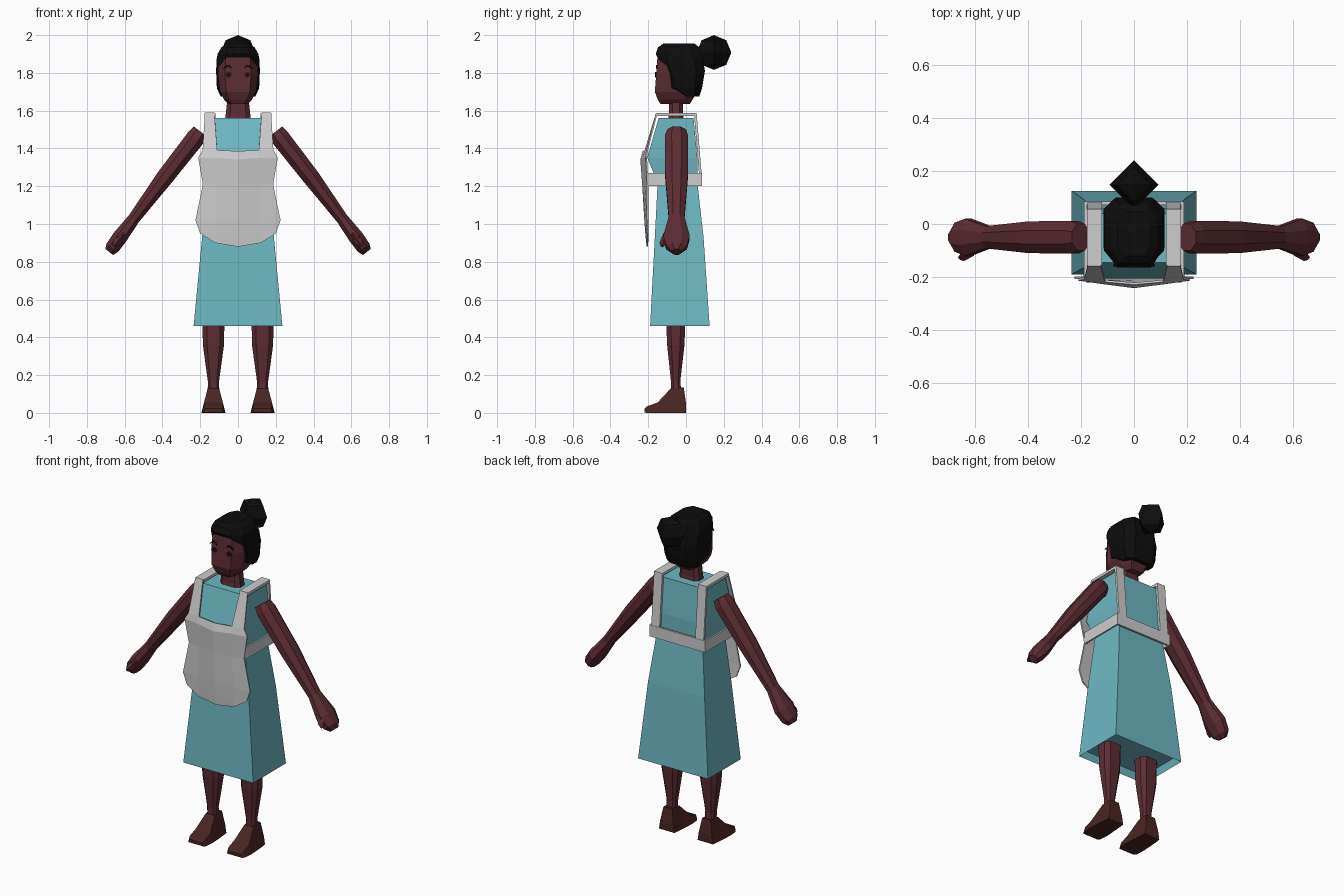
import bpy, bmesh, math
from mathutils import Vector

if "Cube" in bpy.data.objects:
    bpy.data.objects.remove(bpy.data.objects["Cube"])


def material(name, rgb):
    m = bpy.data.materials.new(name)
    m.diffuse_color = (*rgb, 1)
    m.use_nodes = True
    m.node_tree.nodes["Principled BSDF"].inputs["Base Color"].default_value = m.diffuse_color
    return m


SKIN = material("brown_skin", (0.107, 0.026, 0.033))
HAIR = material("black_hair", (0.004, 0.004, 0.004))
TEAL = material("teal_cloth", (0.155, 0.48, 0.54))
WHITE = material("pale_grey_cloth", (0.61, 0.61, 0.61))
SHOE = material("dark_brown_shoe", (0.065, 0.019, 0.017))
EYE = material("dark_eye", (0.03, 0.009, 0.009))


def finish(name, bm, mat):
    bmesh.ops.recalc_face_normals(bm, faces=bm.faces)
    me = bpy.data.meshes.new(name)
    bm.to_mesh(me)
    bm.free()
    me.materials.append(mat)
    ob = bpy.data.objects.new(name, me)
    bpy.context.collection.objects.link(ob)
    return ob


def loft(name, rings, mat, inset_bottom=False):
    """Skin a list of point rings and cap both ends."""
    bm = bmesh.new()
    vs = [[bm.verts.new(p) for p in r] for r in rings]
    n = len(rings[0])
    for a, b in zip(vs, vs[1:]):
        for i in range(n):
            bm.faces.new((a[i], a[(i + 1) % n], b[(i + 1) % n], b[i]))
    bottom = bm.faces.new(vs[0])
    bm.faces.new(vs[-1])
    if inset_bottom:
        bmesh.ops.recalc_face_normals(bm, faces=bm.faces)
        bmesh.ops.inset_region(bm, faces=[bottom], thickness=0.02)
        for v in bottom.verts:
            v.co.z += 0.04
    return finish(name, bm, mat)


def rect(z, hw, yf, yb, cx=0):
    return [(cx - hw, yf, z), (cx + hw, yf, z), (cx + hw, yb, z), (cx - hw, yb, z)]


def octo(z, hw, yf, yb, cx=0, k=0.65, c=0.25):
    """Rectangle with chamfered corners."""
    d = (yb - yf) * c
    return [(cx - hw * k, yf, z), (cx + hw * k, yf, z), (cx + hw, yf + d, z),
            (cx + hw, yb - d, z), (cx + hw * k, yb, z), (cx - hw * k, yb, z),
            (cx - hw, yb - d, z), (cx - hw, yf + d, z)]


def box(name, x0, x1, y0, y1, z0, z1, mat):
    return loft(name, [rect(z, (x1 - x0) / 2, y0, y1, (x0 + x1) / 2) for z in (z0, z1)], mat)


# Dress
loft("dress", [rect(0.46, 0.235, -0.19, 0.125), rect(0.93, 0.19, -0.165, 0.093),
               rect(1.22, 0.155, -0.15, 0.06), rect(1.35, 0.17, -0.205, 0.06),
               rect(1.56, 0.165, -0.145, 0.04)], TEAL, True)

# Neck and head
loft("neck", [octo(z, w, a, b) for z, w, a, b in (
    (1.52, 0.072, -0.1, -0.005), (1.58, 0.065, -0.09, -0.015), (1.67, 0.055, -0.09, -0.015))], SKIN)
loft("head", [octo(z, w, a, b) for z, w, a, b in (
    (1.635, 0.05, -0.135, 0.02), (1.66, 0.075, -0.15, 0.035), (1.70, 0.095, -0.165, 0.06),
    (1.79, 0.106, -0.158, 0.07), (1.90, 0.098, -0.15, 0.07), (1.93, 0.08, -0.12, 0.05))], SKIN)

# Hair cap, swept back from the face, and bun
loft("hair", [octo(z, w, a, b, 0, 0.6, c) for z, w, a, b, c in (
    (1.675, 0.092, -0.01, 0.07, 0.25), (1.72, 0.112, -0.10, 0.085, 0.2),
    (1.81, 0.116, -0.125, 0.1, 0.2), (1.875, 0.113, -0.148, 0.09, 0.2),
    (1.90, 0.108, -0.16, 0.085, 0.25), (1.935, 0.088, -0.148, 0.07, 0.25),
    (1.955, 0.06, -0.12, 0.045, 0.25))], HAIR)
bm = bmesh.new()
bmesh.ops.create_uvsphere(bm, u_segments=4, v_segments=4, radius=0.092)
bmesh.ops.translate(bm, verts=bm.verts, vec=(0, 0.148, 1.908))
finish("hair_bun", bm, HAIR)


def plate(name, pts, y, mat):
    """Thin outline plate lying on the face."""
    loft(name, [[(x, y + d, z) for x, z in pts] for d in (-0.004, 0.004)], mat)


def arm(s):
    # Eight-sided rings along the arm: x, z, half thickness, half depth
    along, out = Vector((0.61 * s, 0, -0.79)), Vector((0.79 * s, 0, 0.61))
    rings = []
    for x, z, t, d in ((0.20, 1.49, 0.044, 0.05), (0.225, 1.455, 0.05, 0.062),
                       (0.385, 1.25, 0.046, 0.06), (0.55, 1.03, 0.032, 0.042),
                       (0.625, 0.93, 0.04, 0.07), (0.665, 0.875, 0.038, 0.055),
                       (0.682, 0.852, 0.026, 0.025)):
        c = Vector((x * s, -0.05, z))
        rings.append([c + out * t * math.cos(a) * 1.08 + Vector((0, d * math.sin(a) * 1.08, 0))
                      for a in [math.pi / 8 + i * math.pi / 4 for i in range(8)]])
    loft("arm", rings, SKIN)
    # Thumb
    base = Vector((0.605 * s, -0.10, 0.95))
    rings = []
    for t, r in ((0, 0.02), (0.06, 0.022), (0.085, 0.01)):
        c = base + along * t + Vector((0, -t * 0.3, 0))
        rings.append([c + out * r * math.cos(a) + Vector((0, r * math.sin(a), 0))
                      for a in [i * math.pi / 2 for i in range(4)]])
    loft("thumb", rings, SKIN)


for s in (-1, 1):
    arm(s)
    cx = 0.13 * s
    # Leg
    loft("leg", [octo(z, w, a, b, cx, 0.6) for z, w, a, b in (
        (0.11, 0.03, -0.08, -0.025), (0.17, 0.03, -0.08, -0.03), (0.36, 0.056, -0.1, -0.008),
        (0.60, 0.06, -0.11, 0.0))], SKIN)
    # Shoe, lofted from heel to toe
    rings = []
    for y, z0, w0, z1, w1 in ((0.0, 0, 0.052, 0.05, 0.044), (-0.012, 0, 0.054, 0.135, 0.03),
                              (-0.08, 0, 0.06, 0.13, 0.03), (-0.15, 0, 0.064, 0.055, 0.05),
                              (-0.205, 0, 0.06, 0.035, 0.05), (-0.22, 0.002, 0.05, 0.022, 0.045)):
        rings.append([(cx - w0, y, z0), (cx + w0, y, z0), (cx + w1, y, z1), (cx - w1, y, z1)])
    loft("shoe", rings, SHOE)
    # Eye and eyebrow
    plate("eye", [(s * 0.05 + 0.017 * math.cos(i * math.pi / 4), 1.79 + 0.015 * math.sin(i * math.pi / 4))
                  for i in range(8)], -0.159, EYE)
    plate("pupil", [(s * 0.05 + 0.008 * math.cos(i * math.pi / 3), 1.79 + 0.009 * math.sin(i * math.pi / 3))
                    for i in range(6)], -0.161, HAIR)
    plate("eyebrow", [(s * x, z) for x, z in ((0.03, 1.822), (0.05, 1.832), (0.08, 1.822),
                                              (0.06, 1.842), (0.04, 1.84))], -0.156, HAIR)
    # Shoulder strap and back strap
    x0, x1 = sorted((0.12 * s, 0.177 * s))
    box("shoulder_strap", x0, x1, -0.155, 0.055, 1.572, 1.588, WHITE)
    loft("back_strap", [rect(1.25, 0.028, 0.07, 0.084, 0.148 * s),
                        rect(1.588, 0.028, 0.042, 0.056, 0.148 * s)], WHITE)
    # Waistband side
    x0, x1 = sorted((0.178 * s, 0.188 * s))
    box("waistband_side", x0, x1, -0.2, 0.084, 1.2, 1.27, WHITE)

# Waistband back
box("waistband_back", -0.188, 0.188, 0.072, 0.084, 1.2, 1.27, WHITE)

# Apron front: rows of z, half width, inner column, edge y, centre y, centre z
bm = bmesh.new()
rows = []
for z, w, k, ye, yc, zc in ((1.588, 0.175, 0.125, -0.155, None, 0), (1.39, 0.187, 0.11, -0.205, -0.225, 1.385),
                            (1.35, 0.21, 0.11, -0.21, -0.238, 1.34), (1.21, 0.185, 0.11, -0.203, -0.228, 1.21),
                            (1.02, 0.225, 0.12, -0.203, -0.217, 1.02), (0.95, 0.2, 0.12, -0.202, -0.21, 0.93)):
    ym = ye if yc is None else (ye + yc) / 2
    row = [(-w, ye, z), (-k, ym, z), (0, yc, zc) if yc else None, (k, ym, z), (w, ye, z)]
    rows.append([bm.verts.new(p) if p else None for p in row])
hem = [(-0.2, 0.95), (-0.12, 0.9), (0, 0.88), (0.12, 0.9), (0.2, 0.95)]
rows.append([rows[-1][0]] + [bm.verts.new((x, -0.204, z)) for x, z in hem[1:4]] + [rows[-1][4]])
for a, b in zip(rows, rows[1:]):
    for i in range(4):
        quad = (a[i], a[i + 1], b[i + 1], b[i])
        if None not in quad:
            bm.faces.new(list(dict.fromkeys(quad)))
apron = finish("apron", bm, WHITE)
mod = apron.modifiers.new("thickness", "SOLIDIFY")
mod.thickness = 0.008
mod.offset = 0
